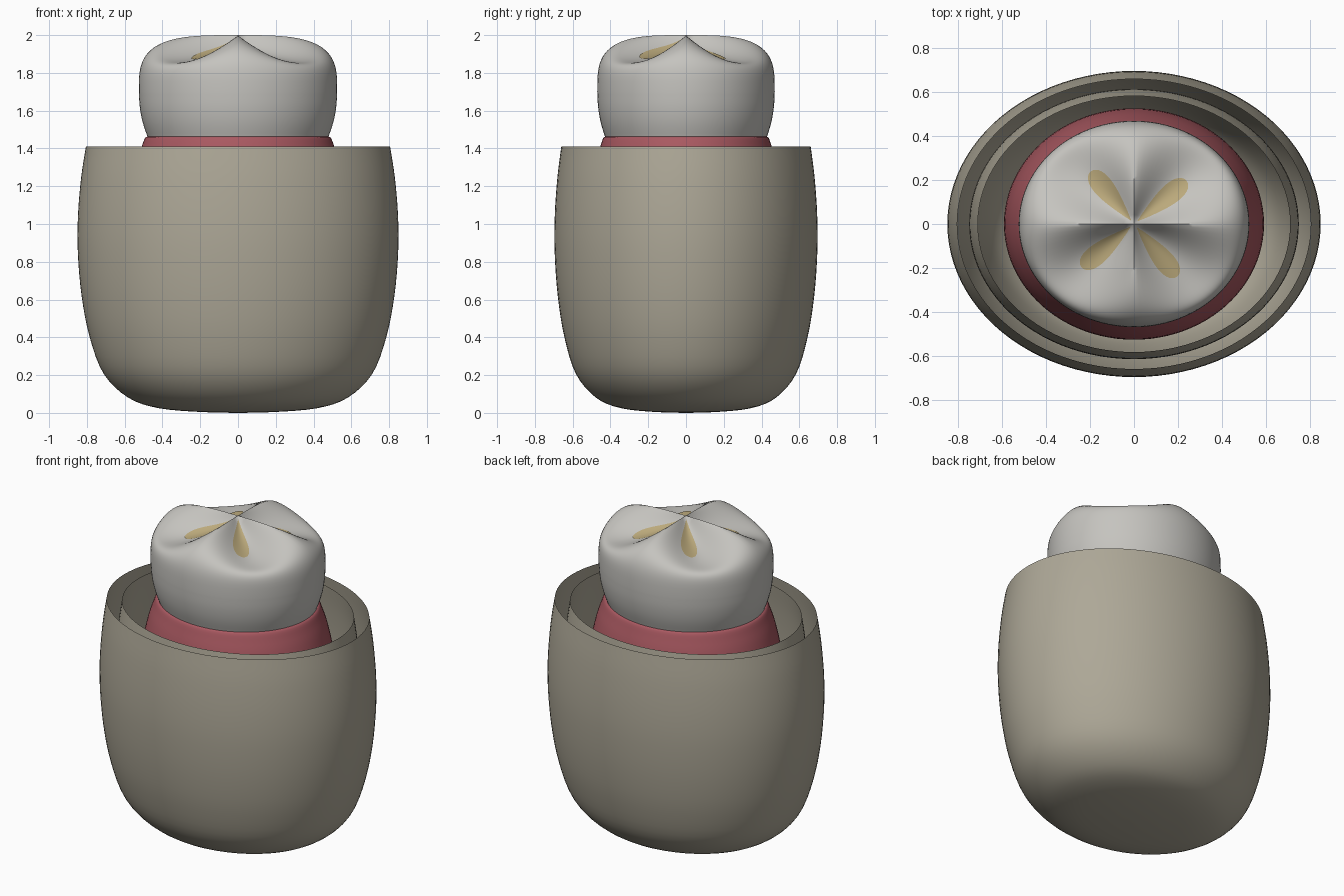
import bpy, bmesh, math

if "Cube" in bpy.data.objects:
    bpy.data.objects.remove(bpy.data.objects["Cube"])

SIDES = 96
HEAD_R, HEAD_RATIO = 0.525, 0.895


def material(name, color):
    m = bpy.data.materials.new(name)
    m.diffuse_color = (*color, 1)
    m.use_nodes = True
    m.node_tree.nodes["Principled BSDF"].inputs["Base Color"].default_value = m.diffuse_color
    return m


def finish(name, bm, mat=None, angle=50):
    bmesh.ops.remove_doubles(bm, verts=bm.verts, dist=1e-5)
    bmesh.ops.recalc_face_normals(bm, faces=bm.faces)
    me = bpy.data.meshes.new(name)
    bm.to_mesh(me)
    bm.free()
    ob = bpy.data.objects.new(name, me)
    bpy.context.collection.objects.link(ob)
    if mat:
        me.materials.append(mat)
    bpy.ops.object.select_all(action='DESELECT')
    ob.select_set(True)
    bpy.context.view_layer.objects.active = ob
    bpy.ops.object.shade_smooth_by_angle(angle=math.radians(angle))
    return ob


def smooth_profile(pts, steps=4):
    # Catmull-Rom through the profile points
    out = []
    for i in range(len(pts) - 1):
        p0, p1 = pts[max(i - 1, 0)], pts[i]
        p2, p3 = pts[i + 1], pts[min(i + 2, len(pts) - 1)]
        for s in range(steps):
            t = s / steps
            out.append(tuple(0.5 * (2 * b + (c - a) * t + (2 * a - 5 * b + 4 * c - d) * t * t
                                    + (3 * b - a - 3 * c + d) * t ** 3)
                             for a, b, c, d in zip(p0, p1, p2, p3)))
    return out + [pts[-1]]


def skin(bm, rows, closed=True):
    vs = [[bm.verts.new(p) for p in row] for row in rows]
    n = len(vs[0])
    for a, b in zip(vs, vs[1:]):
        for j in range(n if closed else n - 1):
            k = (j + 1) % n
            bm.faces.new((a[j], a[k], b[k], b[j]))


def lathe(name, profile, ratio, mat, drop=None):
    bm = bmesh.new()
    rows = []
    for r, z in profile:
        row = []
        for j in range(SIDES):
            t = 2 * math.pi * j / SIDES
            dz = drop(r, t) if drop and z > 1.7 else 0
            row.append((r * math.cos(t), ratio * r * math.sin(t), z - dz))
        rows.append(row)
    skin(bm, rows)
    return finish(name, bm, mat)


def head_top(r):
    return 1.7 + 0.3 * max(0, 1 - (r / HEAD_R) ** 3.4) ** (1 / 3.4)


def head_drop(r, t):
    # four diagonal hollows leaving ridges along the axes
    u = min(r / HEAD_R, 1)
    depth = 0.13 * (1 - math.exp(-r / 0.12)) * (1 - u ** 6)
    return depth * abs(math.sin(2 * t)) ** (0.9 + 0.9 * u)


stone = material("stone", (0.42, 0.39, 0.31))
red = material("red", (0.40, 0.10, 0.12))
white = material("white", (0.56, 0.55, 0.52))
ochre = material("ochre", (0.50, 0.40, 0.20))

# Outer and inner oval cups, open at the top
cup = [(0, 0.005), (0.2, 0.005), (0.42, 0.025), (0.58, 0.08), (0.71, 0.205), (0.785, 0.4),
       (0.828, 0.62), (0.848, 0.85), (0.847, 1.05), (0.83, 1.25), (0.805, 1.41)]
cup[0] = (0, 0.0)
lathe("outer_cup", smooth_profile(cup), 0.82, stone)
inner = [(r * 0.883, 0.11 + z * (1.405 - 0.11) / 1.41) for r, z in cup]
lathe("inner_cup", smooth_profile(inner), 0.82, stone)

# Red sleeve inside the cups
sleeve = [(0, 0.22), (0.2, 0.23), (0.38, 0.29), (0.5, 0.43), (0.57, 0.65), (0.592, 0.9),
          (0.575, 1.15), (0.54, 1.32), (0.51, 1.41), (0.488, 1.46), (0.46, 1.455)]
lathe("red_sleeve", smooth_profile(sleeve), 0.89, red)

# White head with a four-ridged top
side = [(0, 1.25), (0.3, 1.27), (0.44, 1.37), (0.478, 1.46), (0.505, 1.54),
        (0.52, 1.62), (HEAD_R, 1.7)]
top = []
for i in range(1, 33):
    a = math.pi / 2 * i / 32
    r = HEAD_R * max(math.cos(a), 0) ** 0.8
    top.append((r, head_top(r)))
lathe("head", smooth_profile(side) + top, HEAD_RATIO, white, head_drop)

# Ochre petals lying in the hollows
for k in range(4):
    ang = math.radians(39.5 + 90 * k)
    ca, sa = math.cos(ang), math.sin(ang)
    bm = bmesh.new()
    rows = []
    for i in range(25):
        s = 0.5 - 0.5 * math.cos(math.pi * i / 24)
        along = 0.02 + 0.29 * s
        half = 0.094 * s ** 0.9 * math.sqrt(max(0, 1 - s ** 3)) * 0.84
        row = []
        for j in range(9):
            w = half * (j / 4 - 1)
            x, y = along * ca - w * sa, along * sa + w * ca
            ye = y / HEAD_RATIO
            r, t = math.hypot(x, ye), math.atan2(ye, x)
            row.append((x, y, head_top(r) - head_drop(r, t) + 0.005))
        rows.append(row)
    skin(bm, rows, closed=False)
    bmesh.ops.dissolve_degenerate(bm, dist=1e-5, edges=bm.edges)
    bmesh.ops.recalc_face_normals(bm, faces=bm.faces)
    if sum(f.normal.z for f in bm.faces) < 0:
        bmesh.ops.reverse_faces(bm, faces=bm.faces)
    finish(f"petal_{k + 1}", bm, ochre)
